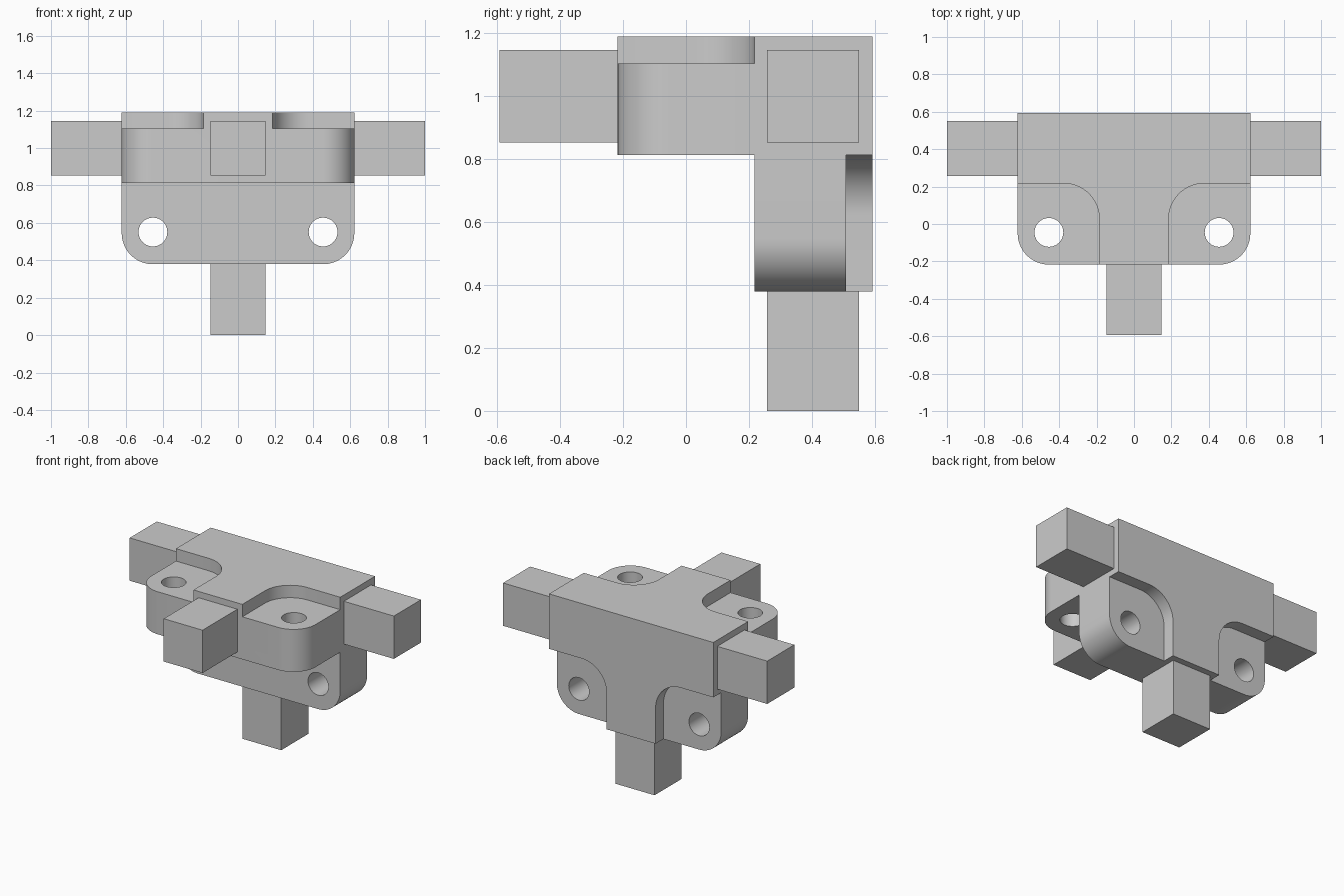
import bpy, bmesh
from math import pi, sin, cos
from mathutils import Vector

cube = bpy.data.objects.get("Cube")
if cube:
    bpy.data.objects.remove(cube, do_unlink=True)

HALF = 0.622                 # half width of the bracket
BACK, TOP = 0.593, 1.189     # outer back and top planes
SHIFT = TOP - BACK           # the upright plate swaps y with z - SHIFT
FRONT, INNER = -0.217, 0.217 # plate front edge and inner corner line
FLOOR = TOP - 0.085          # pocket floor
HOLE_X, HOLE_Y, HOLE_R = 0.455, -0.045, 0.077

grey = bpy.data.materials.new("plain_grey")
grey.use_nodes = True
grey.diffuse_color = (0.6, 0.6, 0.6, 1)
grey.node_tree.nodes["Principled BSDF"].inputs["Base Color"].default_value = (0.6, 0.6, 0.6, 1)


def prism(name, ring, offset):
    """Extrude a ring of 3D points along an offset into a closed solid."""
    bm = bmesh.new()
    face = bm.faces.new([bm.verts.new(p) for p in ring])
    ext = bmesh.ops.extrude_face_region(bm, geom=[face], use_keep_orig=True)
    moved = [v for v in ext["geom"] if isinstance(v, bmesh.types.BMVert)]
    bmesh.ops.translate(bm, verts=moved, vec=Vector(offset))
    bmesh.ops.recalc_face_normals(bm, faces=bm.faces)
    mesh = bpy.data.meshes.new(name)
    bm.to_mesh(mesh)
    bm.free()
    mesh.materials.append(grey)
    obj = bpy.data.objects.new(name, mesh)
    bpy.context.collection.objects.link(obj)
    return obj


def box(name, lo, hi):
    ring = [(lo[0], lo[1], lo[2]), (hi[0], lo[1], lo[2]),
            (hi[0], hi[1], lo[2]), (lo[0], hi[1], lo[2])]
    return prism(name, ring, (0, 0, hi[2] - lo[2]))


def arc(cx, cy, r, a0, a1, n):
    return [(cx + r * cos(a0 + (a1 - a0) * i / n),
             cy + r * sin(a0 + (a1 - a0) * i / n)) for i in range(n + 1)]


def cut(target, outline, z0, z1, side, upright):
    """Cut an outline, drawn for the flat plate's left side, out of the target."""
    def place(x, y, z):
        return (x * side, z - SHIFT, y + SHIFT) if upright else (x * side, y, z)
    a, b = Vector(place(0, 0, z0)), Vector(place(0, 0, z1))
    cutter = prism("cutter", [place(x, y, z0) for x, y in outline], b - a)
    cutter.hide_render = True
    mod = target.modifiers.new("cut", 'BOOLEAN')
    mod.operation, mod.solver, mod.object = 'DIFFERENCE', 'EXACT', cutter
    bpy.context.view_layer.objects.active = target
    bpy.ops.object.modifier_apply(modifier=mod.name)
    bpy.data.objects.remove(cutter, do_unlink=True)


# L-shaped bracket: flat plate in front, upright plate below
low = INNER + SHIFT
profile = [(FRONT, low), (INNER, low), (INNER, FRONT + SHIFT),
           (BACK, FRONT + SHIFT), (BACK, TOP), (FRONT, TOP)]
body = prism("bracket_body", [(-HALF, y, z) for y, z in profile], (2 * HALF, 0, 0))

# Rounded outer corners, screw pockets and screw holes on both plates
r = HALF - HOLE_X
corner = arc(HOLE_X, FRONT + r, r, 0, -pi / 2, 16) + [(HOLE_X, -0.3), (0.7, -0.3), (0.7, FRONT + r)]
pocket = arc(0.375, INNER - 0.19, 0.19, pi, pi / 2, 16) + [(0.7, INNER), (0.7, -0.3), (0.185, -0.3)]
hole = arc(HOLE_X, HOLE_Y, HOLE_R, 0, 2 * pi, 40)[:-1]
for upright in (False, True):
    for side in (1, -1):
        cut(body, pocket, FLOOR, 1.3, side, upright)
        cut(body, corner, 0.7, 1.3, side, upright)
        cut(body, hole, 0.7, 1.3, side, upright)

bpy.ops.object.select_all(action='DESELECT')
body.select_set(True)
bpy.context.view_layer.objects.active = body
bpy.ops.object.shade_smooth_by_angle(angle=pi / 6)

# Square pegs leaving the bracket in four directions
P = 0.147
Y0, Y1 = 0.257, 0.55
Z0, Z1 = Y0 + SHIFT, Y1 + SHIFT
box("left_peg", (HALF - 0.01, Y0, Z0), (1, Y1, Z1))
box("right_peg", (-1, Y0, Z0), (0.01 - HALF, Y1, Z1))
box("front_peg", (-P, -BACK, Z0), (P, FRONT + 0.01, Z1))
box("bottom_peg", (-P, Y0, 0), (P, Y1, FRONT + SHIFT + 0.01))
